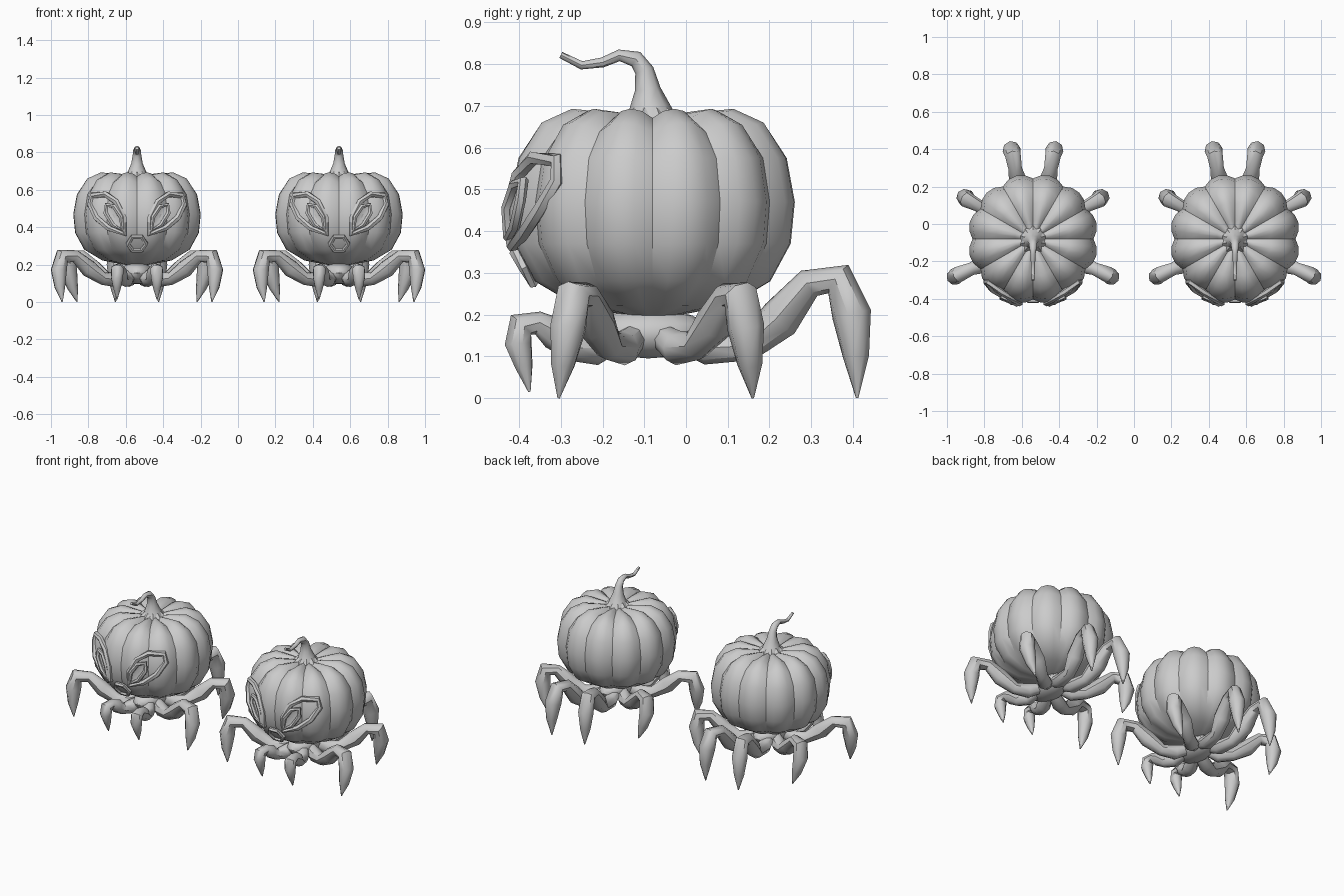
import bpy, bmesh, math
from mathutils import Vector

if "Cube" in bpy.data.objects:
    bpy.data.objects.remove(bpy.data.objects["Cube"])

YC = -0.08   # pumpkin axis
# ridge profile (radius, z) from crown to underside
PROF = [(0.02, .665), (0.10, .683), (0.20, .693), (0.275, .66), (0.33, .575),
        (0.35, .47), (0.34, .37), (0.29, .28), (0.19, .222), (0.02, .19)]


def finish(bm, name, cx, angle=45):
    bmesh.ops.recalc_face_normals(bm, faces=bm.faces[:])
    bmesh.ops.translate(bm, verts=bm.verts[:], vec=(cx, 0, 0))
    me = bpy.data.meshes.new(name)
    bm.to_mesh(me)
    bm.free()
    me.shade_smooth()
    me.set_sharp_from_angle(angle=math.radians(angle))
    ob = bpy.data.objects.new(name, me)
    bpy.context.collection.objects.link(ob)
    return ob


def bridge(bm, a, b):
    n = len(a)
    for i in range(n):
        bm.faces.new((a[i], a[(i + 1) % n], b[(i + 1) % n], b[i]))


def tube(name, cx, pts, radii, ref, sides=8, closed=False):
    bm = bmesh.new()
    pts = [Vector(p) for p in pts]
    ref, n, rings = Vector(ref), len(pts), []
    for i, p in enumerate(pts):
        if closed:
            t = pts[(i + 1) % n] - pts[i - 1]
        else:
            t = pts[min(i + 1, n - 1)] - pts[max(i - 1, 0)]
        t.normalize()
        a = (ref - t * ref.dot(t)).normalized()
        b = t.cross(a)
        ring = []
        for k in range(sides):
            w = 2 * math.pi * k / sides
            ring.append(bm.verts.new(p + radii[i] * (a * math.cos(w) + b * math.sin(w))))
        rings.append(ring)
    for a, b in zip(rings, rings[1:]):
        bridge(bm, a, b)
    if closed:
        bridge(bm, rings[-1], rings[0])
    else:
        bm.faces.new(rings[0])
        bm.faces.new(rings[-1])
    return finish(bm, name, cx)


def pumpkin(cx):
    bm, rings, per = bmesh.new(), [], 4
    for j, (r, z) in enumerate(PROF):
        ring = []
        for k in range(12 * per):
            w = 2 * math.pi * k / (12 * per)
            bulge = abs(math.sin(6 * w)) ** 0.8       # 0 in crease, 1 on ridge
            rr = r * (0.925 + 0.075 * bulge)
            zz = z - (0.022 * (1 - bulge) if 0 < j < 4 else 0)
            ring.append(bm.verts.new((rr * math.cos(w), YC + rr * math.sin(w), zz)))
        rings.append(ring)
    for a, b in zip(rings, rings[1:]):
        bridge(bm, a, b)
    bm.faces.new(rings[0])
    bm.faces.new(rings[-1])
    finish(bm, "pumpkin_body", cx, 35)


def on_front(dx, z, off):
    # point on the front of the pumpkin, pushed outward by off
    for (r0, z0), (r1, z1) in zip(PROF[2:], PROF[3:]):
        if z1 <= z <= z0:
            r = r0 + (r1 - r0) * (z - z0) / (z1 - z0)
            break
    y = -math.sqrt(max(r * r * 0.95 - dx * dx, 0))
    k = 1 + off / r
    return Vector((dx * (1 + 0.3 * off / r), YC + y * k, z))


def pad(name, cx, loop, lift):
    bm = bmesh.new()
    vs = [bm.verts.new(p) for p in loop]
    mid = sum(loop, Vector()) / len(loop) + Vector((0, lift, 0))
    c = bm.verts.new(mid)
    for i in range(len(vs)):
        bm.faces.new((vs[i - 1], vs[i], c))
    bmesh.ops.recalc_face_normals(bm, faces=bm.faces[:])
    finish(bm, name, cx)


EYE_OUT = [(.065, .365), (.07, .45), (.11, .535), (.165, .575), (.235, .57),
           (.248, .52), (.215, .45), (.15, .395)]
EYE_IN = [(.075, .385), (.085, .455), (.12, .51), (.16, .52), (.165, .475), (.125, .41)]

# legs: (outward x, y, z, radius)
LEGS = {
    "front_leg": [(.03, -.15, .15, .03), (.06, -.22, .12, .042), (.08, -.27, .12, .032),
                  (.09, -.315, .155, .04), (.1, -.355, .18, .028), (.105, -.395, .175, .035),
                  (.107, -.402, .13, .034), (.107, -.388, .075, .022), (.107, -.375, .015, .003)],
    "front_side_leg": [(.04, -.12, .15, .03), (.11, -.15, .12, .042), (.18, -.185, .125, .035),
                       (.26, -.215, .18, .048), (.33, -.24, .245, .034), (.4, -.27, .245, .043),
                       (.418, -.282, .17, .045), (.412, -.295, .08, .03), (.4, -.305, 0, .003)],
    "back_side_leg": [(.04, -.06, .15, .03), (.1, -.02, .12, .042), (.16, .025, .125, .035),
                      (.235, .07, .18, .048), (.295, .1, .245, .034), (.355, .13, .245, .043),
                      (.365, .143, .17, .045), (.345, .153, .08, .03), (.32, .16, 0, .003)],
    "back_leg": [(.03, -.03, .15, .03), (.045, .05, .12, .04), (.06, .15, .125, .036),
                 (.08, .225, .19, .05), (.095, .295, .275, .036), (.107, .365, .285, .042),
                 (.115, .397, .2, .048), (.118, .407, .1, .032), (.115, .41, 0, .003)],
}


def creature(cx):
    pumpkin(cx)
    # curled stem
    path = [(-.085, .672, .062), (-.087, .70, .048), (-.092, .74, .031), (-.10, .785, .023),
            (-.12, .812, .02), (-.16, .821, .014), (-.2, .804, .012), (-.25, .797, .01), (-.3, .822, .008)]
    tube("stem", cx, [(0, y, z) for y, z, r in path], [p[2] for p in path], (1, 0, 0), 8)
    # star-shaped flare around the stem foot
    bm, rings = bmesh.new(), []
    for r, z in ((.078, .668), (.05, .695)):
        rings.append([bm.verts.new((r * f * math.cos(w), -.085 + r * f * math.sin(w), z))
                      for k in range(20) for w in [k * math.pi / 10]
                      for f in [1 if k % 2 else .82]])
    bridge(bm, *rings)
    bm.faces.new(rings[1])
    finish(bm, "stem_foot", cx, 30)
    # eyes
    for s in (-1, 1):
        rim = [on_front(s * x, z, .012) for x, z in EYE_OUT]
        tube("eye_rim", cx, rim, [.017] * len(rim), (0, 1, 0), 6, True)
        inner = [on_front(s * x, z, .022) for x, z in EYE_IN]
        tube("eye_inner_rim", cx, inner, [.013] * len(inner), (0, 1, 0), 6, True)
        pad("eye_pad", cx, inner, .012)
    # mouth
    ring = [on_front(.048 * math.cos(k * math.pi / 3), .312 + .042 * math.sin(k * math.pi / 3), .012)
            for k in range(6)]
    tube("mouth_rim", cx, ring, [.013] * 6, (0, 1, 0), 6, True)
    pad("mouth_pad", cx, ring, -.008)
    # underbody carrying the legs
    bm = bmesh.new()
    bmesh.ops.create_uvsphere(bm, u_segments=12, v_segments=8, radius=1)
    bmesh.ops.scale(bm, verts=bm.verts[:], vec=(.085, .15, .06))
    bmesh.ops.translate(bm, verts=bm.verts[:], vec=(0, -.09, .155))
    finish(bm, "underbody", cx)
    # legs
    for name, leg in LEGS.items():
        for s in (-1, 1):
            pts = [Vector((s * x, y, z)) for x, y, z, r in leg]
            d = pts[-1] - pts[0]
            tube(name, cx, pts, [p[3] for p in leg], (-d.y, d.x, 0), 8)


for cx in (-.54, .54):
    creature(cx)
